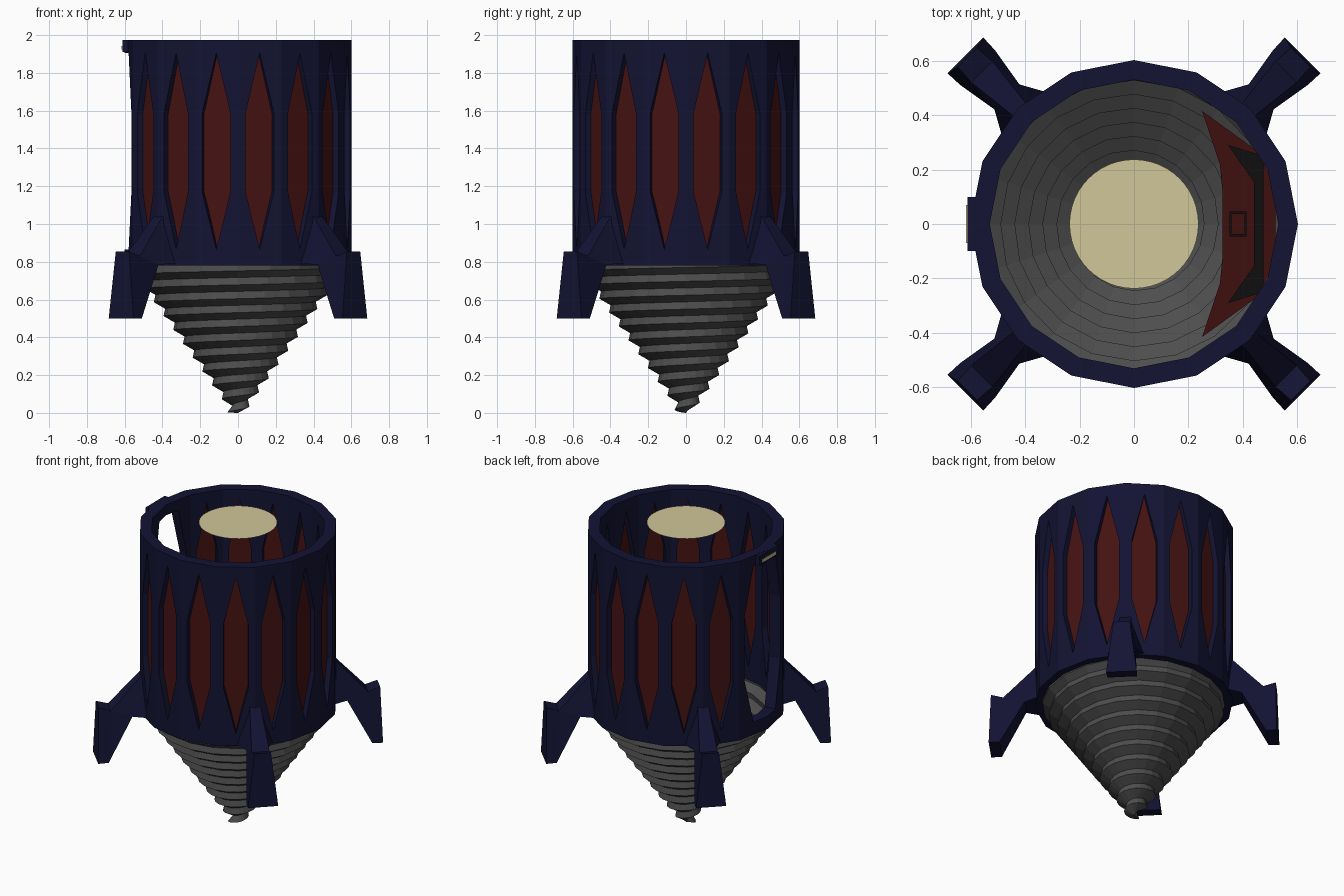
import bpy, bmesh, math
from mathutils import Vector

if "Cube" in bpy.data.objects:
    bpy.data.objects.remove(bpy.data.objects["Cube"])

def mat(name, r, g, b):
    m = bpy.data.materials.new(name)
    m.diffuse_color = (r, g, b, 1)
    m.use_nodes = True
    m.node_tree.nodes["Principled BSDF"].inputs["Base Color"].default_value = m.diffuse_color
    return m

NAVY = mat("navy", .0065, .0065, .034)
RED = mat("dark_red", .06, .006, .006)
GREY = mat("drill_grey", .075, .075, .075)
CREAM = mat("cream_light", .64, .57, .32)
BLACK = mat("black", .006, .006, .006)

def make(name, faces, material, recalc=True):
    """Build an object from a list of faces, each a list of points."""
    bm = bmesh.new()
    for f in faces:
        bm.faces.new([bm.verts.new(p) for p in f])
    bmesh.ops.remove_doubles(bm, verts=bm.verts, dist=1e-5)
    if recalc:
        bmesh.ops.recalc_face_normals(bm, faces=bm.faces)
    me = bpy.data.meshes.new(name)
    bm.to_mesh(me)
    bm.free()
    me.materials.append(material)
    ob = bpy.data.objects.new(name, me)
    bpy.context.collection.objects.link(ob)
    return ob

def prism(lower, upper):
    n = len(lower)
    return [lower[::-1], upper] + [[lower[i], lower[(i + 1) % n], upper[(i + 1) % n], upper[i]]
                                   for i in range(n)]

def box(x0, x1, y0, y1, z0, z1):
    c = [(x0, y0), (x1, y0), (x1, y1), (x0, y1)]
    return prism([(x, y, z0) for x, y in c], [(x, y, z1) for x, y in c])

# --- Hull: 16-sided double wall with a pointed hexagonal hole per facet
N, R_OUT, R_IN = 16, .602, .53
Z0, Z1 = .78, 1.975
LO, HI, MLO, MHI, H = .865, 1.905, 1.17, 1.585, .65

def on_wall(k, u, z, r):
    """Point on facet k; u runs -1..1 across the facet."""
    a, b = (Vector((r * math.cos(t), r * math.sin(t), z))
            for t in (2 * math.pi * k / N, 2 * math.pi * (k + 1) / N))
    return a.lerp(b, (u + 1) / 2)

hull, panels = [], []
for k in range(N):
    for s in (-1, 1):
        rim = [(0, LO), (s * H, MLO), (s * H, MHI), (0, HI)]
        outlines = [[(s, Z0), (0, Z0)] + rim + [(0, Z1), (s, Z1)]]
        # the two facets on the left share one wide doorway
        if (k, s) in ((7, 1), (8, -1)):
            outlines = [[(s, Z0), (0, Z0), (0, LO), (s, LO)],
                        [(s, HI), (0, HI), (0, Z1), (s, Z1)]]
            jambs = [[(0, LO), (s, LO)], [(s, HI), (0, HI)]]
        else:
            jambs = [[rim[i], rim[i + 1]] for i in range(3)]
        jambs += [[(s, Z0), (0, Z0)], [(0, Z1), (s, Z1)]]
        for o in outlines:
            for r in (R_OUT, R_IN):
                hull.append([on_wall(k, u, z, r) for u, z in o])
        for a, b in jambs:
            hull.append([on_wall(k, *a, R_OUT), on_wall(k, *b, R_OUT),
                         on_wall(k, *b, R_IN), on_wall(k, *a, R_IN)])
    if k not in (7, 8):
        hexagon = [(0, LO), (H, MLO), (H, MHI), (0, HI), (-H, MHI), (-H, MLO)]
        panels.append([on_wall(k, u, z, .568) for u, z in hexagon])
make("hull", hull, NAVY)
make("hull_panels", panels, RED, recalc=False)

# --- Drill: helical thread on a downward cone
STEPS, PITCH, TOP = 20, .0735, .785

def thread(j, crest):
    base = PITCH * j / STEPS
    r = .7 * max(base, 0) + (.06 if crest else 0)
    z = base + (.035 if crest else 0)
    if z < 0:
        r = 0
    a = 2 * math.pi * j / STEPS
    r, z = min(r, .555), min(max(z, 0), TOP)
    return Vector((r * math.cos(a), r * math.sin(a), z))

drill = []
for j in range(-STEPS, int(TOP / PITCH * STEPS) + 1):
    c0, c1 = thread(j, True), thread(j + 1, True)
    quads = ([thread(j, False), thread(j + 1, False), c1, c0],
             [c0, c1, thread(j + STEPS + 1, False), thread(j + STEPS, False)])
    for q in quads:
        pts = [p for i, p in enumerate(q) if (p - q[i - 1]).length > 1e-4]
        if len(pts) > 2:
            drill.append(pts)
make("drill", drill, GREY)

# --- Landing legs: (radius, height, half width) profile, turned to the diagonals
A, C, D = (.57, 1.07, .03), (.79, .83, .055), (.865, .855, .05)
B, F, G, E = (.57, .79, .115), (.66, .785, .065), (.81, .5, .09), (.875, .5, .093)
for i in range(4):
    ang = math.pi / 4 + i * math.pi / 2
    out = Vector((math.cos(ang), math.sin(ang), 0))
    side = Vector((-out.y, out.x, 0))
    def pt(p, s):
        return out * p[0] + side * (p[2] * s) + Vector((0, 0, p[1]))
    loop = [A, C, D, E, G, F, B]
    faces = [[pt(p, s) for p in f] for s in (-1, 1)
             for f in ([A, B, F, C], [C, F, G], [C, G, E, D])]
    for n, p in enumerate(loop):
        q = loop[(n + 1) % len(loop)]
        faces.append([pt(p, -1), pt(q, -1), pt(q, 1), pt(p, 1)])
    make(f"leg_{i + 1}", faces, NAVY)

# --- Ceiling light disc
disc = [(.237 * math.cos(t), .237 * math.sin(t), 2.0)
        for t in (2 * math.pi * i / 48 for i in range(48))]
make("ceiling_light", [disc], CREAM, recalc=False)

# --- Lamp over the doorway
make("door_lamp_housing", box(-.612, -.58, -.1, .1, 1.91, 1.974), NAVY)
make("door_lamp", box(-.616, -.611, -.07, .07, 1.923, 1.942), CREAM)

# --- Control console, sloping up to the right wall
def slope(x, y, lift=0):
    return (x, y, .8 + x + lift)

half = [(.325, .12), (.315, .22), (.25, .415), (.45, .27), (.52, .14)]
plan = half + [(x, -y) for x, y in reversed(half)]
make("console", prism([(x, y, z - .1) for x, y, z in (slope(*p) for p in plan)],
                      [slope(*p) for p in plan]), RED)

def plate(name, quads):
    faces = []
    for q in quads:
        faces += prism([slope(*p, .001) for p in q], [slope(*p, .008) for p in q])
    make(name, faces, BLACK)

# wraparound screen strip and a small square frame
plate("console_screen", [
    [(.44, -.155), (.475, -.25), (.475, .25), (.44, .155)],
    [(.44, .155), (.475, .25), (.345, .29)],
    [(.44, -.155), (.345, -.29), (.475, -.25)]])
def rect(x0, x1, y0, y1):
    return [(x0, y0), (x1, y0), (x1, y1), (x0, y1)]
plate("console_frame", [rect(.35, .358, -.045, .045), rect(.405, .413, -.045, .045),
                        rect(.358, .405, -.045, -.037), rect(.358, .405, .037, .045)])
